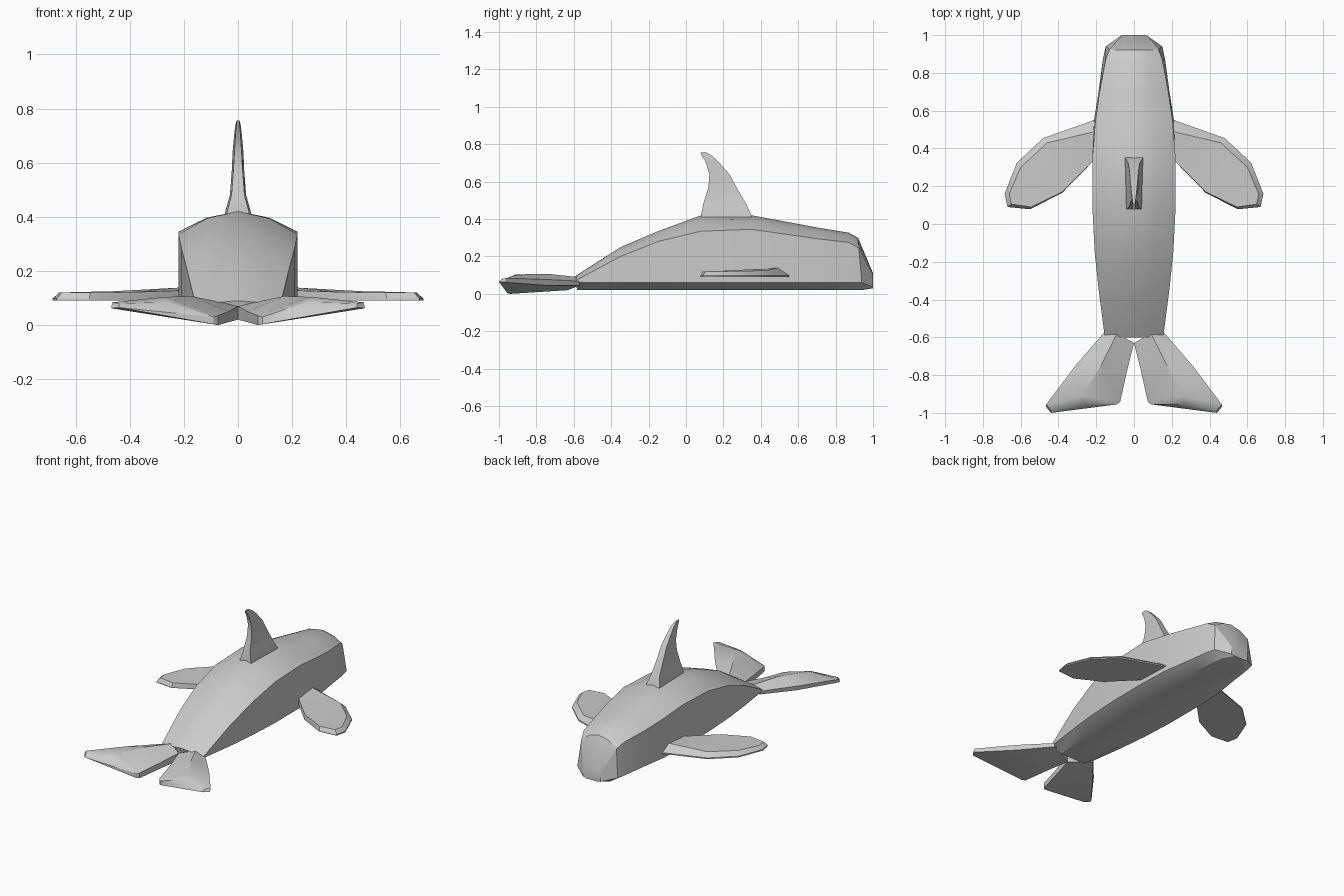
import bpy, bmesh


def loft(name, rings, copies=(1,), smooth=0.5):
    """Skin closed rings of points; copies holds the x sign of each side."""
    for s in copies:
        bm = bmesh.new()
        vs = [[bm.verts.new((x * s, y, z)) for x, y, z in r] for r in rings]
        for a, b in zip(vs, vs[1:]):
            n = len(a)
            for i in range(n):
                j = (i + 1) % n
                bm.faces.new((a[i], a[j], b[j], b[i]))
        caps = [bm.faces.new(vs[0]), bm.faces.new(vs[-1])]
        bmesh.ops.triangulate(bm, faces=caps)
        bmesh.ops.recalc_face_normals(bm, faces=bm.faces[:])
        me = bpy.data.meshes.new(name)
        bm.to_mesh(me)
        bm.free()
        side = "" if len(copies) == 1 else ("_right" if s > 0 else "_left")
        ob = bpy.data.objects.new(name + side, me)
        bpy.context.collection.objects.link(ob)
        bpy.ops.object.select_all(action='DESELECT')
        bpy.context.view_layer.objects.active = ob
        ob.select_set(True)
        bpy.ops.object.shade_smooth_by_angle(angle=smooth)


def body_ring(yl, yt, w, wt, bot, low, side, top):
    """Body section: yl/yt are y at the belly and at the back."""
    half = [(0, yl, bot), (w * .6, yl, bot), (w, yl, low),
            (wt, yl + (yt - yl) * .8, side),
            (wt * .52, yt, side + (top - side) * .7), (0, yt, top)]
    return half + [(-x, y, z) for x, y, z in half[-2:0:-1]]


# body with blunt head at +y
loft("body", [body_ring(*s) for s in [
    (-.58, -.60, .155, .155, .02, .06, .068, .09),
    (-.35, -.35, .187, .187, .02, .06, .20, .25),
    (-.15, -.15, .208, .208, .02, .06, .28, .335),
    (.08, .08, .22, .22, .02, .06, .335, .42),
    (.35, .35, .22, .22, .02, .06, .345, .42),
    (.54, .54, .213, .205, .02, .06, .318, .385),
    (.70, .70, .188, .182, .02, .06, .295, .355),
    (.87, .87, .165, .150, .02, .06, .275, .327),
    (.94, .92, .150, .130, .02, .06, .245, .30),
    (1.0, 1.0, .065, .065, .03, .035, .09, .11)]])

# curved dorsal fin, z / back y / front y / half widths at back and front
loft("dorsal_fin", [[(-a, yb, z), (a, yb, z), (b, yf, z), (-b, yf, z)]
                    for z, yb, yf, a, b in [
    (.37, .08, .365, .042, .05), (.42, .08, .35, .04, .047),
    (.48, .092, .322, .024, .03), (.57, .12, .27, .017, .023),
    (.64, .125, .232, .013, .02), (.705, .105, .175, .009, .014),
    (.738, .085, .14, .006, .01), (.755, .078, .11, .004, .006)]])

# pectoral flippers: lower outline, then inset upper outline
lower = [(.15, .58), (.225, .545), (.48, .455), (.62, .325), (.685, .16),
         (.67, .09), (.55, .078), (.38, .165), (.15, .40)]
upper = [(.15, .52, .142), (.225, .485, .138), (.46, .43, .125),
         (.60, .30, .122), (.66, .16, .12), (.65, .105, .12),
         (.545, .09, .12), (.38, .17, .122), (.15, .40, .13)]
mid = [(x, y, .098) for x, y in lower]
loft("flipper", [[(x, y, .09) for x, y in lower], mid, upper], (1, -1))

# tail flukes: outer edge, ridge, inner edge above and below, outer underside
loft("tail_fluke", [
    [(.155, -.57, .068), (.09, -.58, .09), (0, -.63, .07),
     (0, -.63, .02), (.15, -.57, .045)],
    [(.31, -.75, .077), (.17, -.74, .107), (.035, -.77, .05),
     (.035, -.77, .011), (.30, -.75, .045)],
    [(.465, -.955, .084), (.27, -.91, .104), (.073, -.94, .035),
     (.073, -.94, 0), (.468, -.965, .062)],
    [(.44, -.985, .08), (.26, -.955, .085), (.09, -.955, .03),
     (.09, -.955, .003), (.44, -1.0, .065)]], (1, -1))
